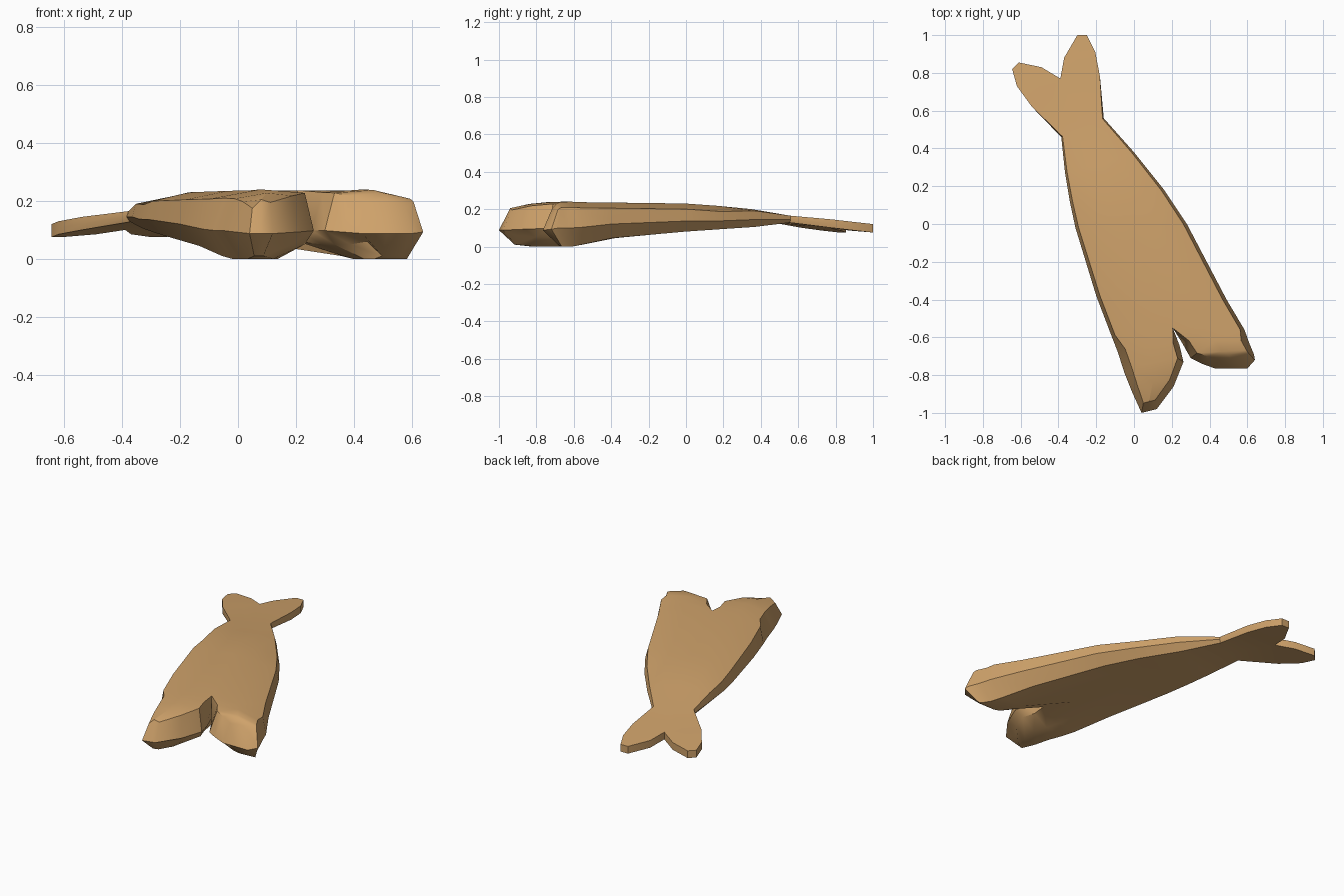
import bpy
import bmesh
import math
from mathutils import Vector

if "Cube" in bpy.data.objects:
    bpy.data.objects.remove(bpy.data.objects["Cube"], do_unlink=True)

# One flat colour for the dried flesh
tan = bpy.data.materials.new("dried_fish_tan")
tan.use_nodes = True
colour = (0.62, 0.36, 0.145, 1)
tan.diffuse_color = colour
shader = next(n for n in tan.node_tree.nodes if n.type == "BSDF_PRINCIPLED")
shader.inputs["Base Color"].default_value = colour
shader.inputs["Roughness"].default_value = 0.8

# Stations run from the tail tips to the head tips
NOTCH_TAIL, NOTCH_HEAD = 2, 8
spine = [(-.39, .77), (-.27, .51), (-.18, .32), (-.1, .15),
         (-.03, -.01), (.13, -.38), (.205, -.55)]
left_outer = [(-.645, .82), (-.62, .73), (-.54, .62), (-.385, .46), (-.365, .27),
              (-.34, .12), (-.31, -.02), (-.2, -.38), (-.12, -.59), (-.085, -.68),
              (-.05, -.79), (-.01, -.89), (.04, -1)]
right_outer = [(-.25, 1), (-.205, .91), (-.18, .78), (-.16, .56), (0, .38),
               (.16, .18), (.28, 0), (.49, -.4), (.585, -.56), (.61, -.63),
               (.635, -.69), (.64, -.72), (.6, -.765)]
left_inner = ([(-.61, .855), (-.49, .83)] + spine
              + [(.24, -.64), (.262, -.73), (.21, -.86), (.12, -.98)])
right_inner = ([(-.3, 1), (-.37, .88)] + spine
               + [(.255, -.63), (.3, -.71), (.36, -.74), (.43, -.765)])
tops = [.12, .13, .145, .165, .2, .218, .23, .235, .237, .24, .238, .228, .205]
bottoms = [.075, .085, .1, .128, .105, .092, .08, .045, .01, 0, 0, 0, .01]


def section(i, outer, inner):
    """Ring of eight points around one half of the fish, plus a core point."""
    outer, inner = Vector(outer), Vector(inner)
    top, bottom = tops[i], bottoms[i]
    tail = i <= NOTCH_TAIL
    head = max(0, i - NOTCH_HEAD)
    back = 0.0125 * head
    drop = 0 if i <= 3 else 0.01 if i == 4 else 0.03
    inset = 0 if tail else 0.12 if head else 0.06
    inner_inset = 0.1 if head else 0
    under = 0 if tail else 0.1 if i == 3 else 0.2
    lift = 0.05 if i >= NOTCH_HEAD else 0
    mid = bottom + (top - drop - bottom) * 0.47

    def point(f, z, shift=0):
        p = outer.lerp(inner, f)
        return Vector((p.x, p.y + shift, z))

    return [point(0, mid),
            point(inset, top - drop, back),
            point(0.5, top, back),
            point(1 - inner_inset, top - (0.01 if head else 0), back),
            point(1, mid),
            point(1 - inner_inset, bottom + lift, back * 1.5),
            point(0.6, bottom, back * 1.6),
            point(under, bottom, back * 1.6),
            point(0.5, mid)]


def add_half(bm, outers, inners):
    """Loft one half, leaving it open along the spine where the halves join."""
    rings = [[bm.verts.new(p) for p in section(i, o, n)]
             for i, (o, n) in enumerate(zip(outers, inners))]
    for i, (a, b) in enumerate(zip(rings, rings[1:])):
        joined = NOTCH_TAIL <= i < NOTCH_HEAD
        for k in range(8):
            if joined and k in (3, 4):
                continue
            n = (k + 1) % 8
            bm.faces.new((a[k], a[n], b[n], b[k]))
    # Rounded tips closed with four quads each
    for ring in (rings[0], rings[-1]):
        for k in (0, 2, 4, 6):
            corner = [ring[k], ring[k + 1], ring[(k + 2) % 8]]
            if k in (0, 4):
                bm.faces.new(corner + [ring[8]])
            else:
                bm.faces.new([ring[8]] + corner)


# Both halves welded along the spine into one split fish
bm = bmesh.new()
add_half(bm, left_outer, left_inner)
add_half(bm, right_outer, right_inner)
bmesh.ops.remove_doubles(bm, verts=bm.verts[:], dist=0.0004)
loose = [v for v in bm.verts if not v.link_faces]
bmesh.ops.delete(bm, geom=loose, context="VERTS")
bmesh.ops.recalc_face_normals(bm, faces=bm.faces[:])
mesh = bpy.data.meshes.new("split_dried_fish")
bm.to_mesh(mesh)
bm.free()
mesh.materials.append(tan)
fish = bpy.data.objects.new("split_dried_fish", mesh)
bpy.context.collection.objects.link(fish)

# Smooth flesh with crisp cut edges
for other in bpy.context.selected_objects:
    other.select_set(False)
fish.select_set(True)
bpy.context.view_layer.objects.active = fish
bpy.ops.object.shade_smooth_by_angle(angle=math.radians(35))
